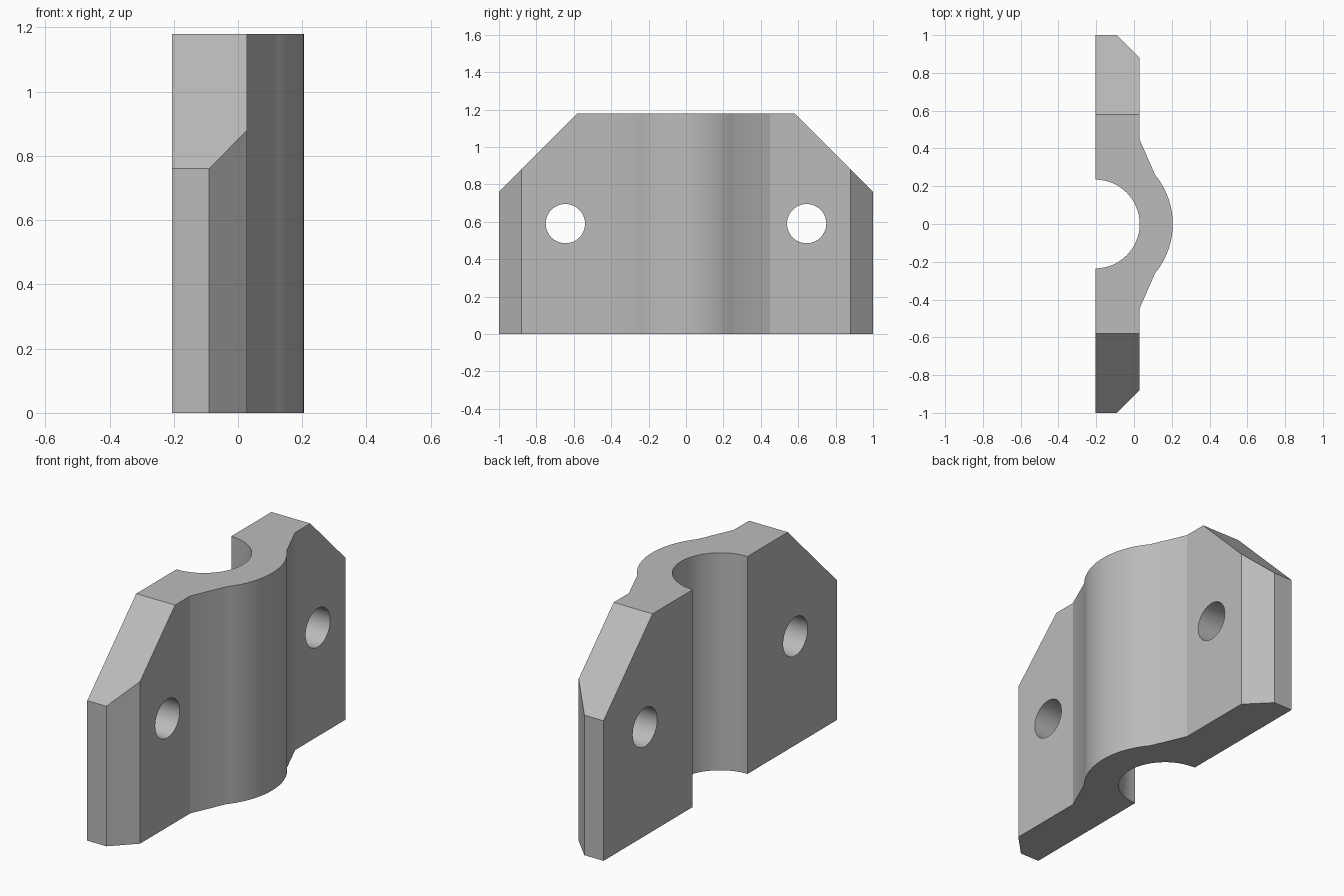
import bpy, bmesh
from math import cos, sin, pi, asin, radians
from mathutils import Vector

cube = bpy.data.objects.get("Cube")
if cube:
    bpy.data.objects.remove(cube, do_unlink=True)

HEIGHT = 1.18
BACK, FACE = -0.205, 0.028      # flat mating side and outer flange side
BORE, OUTER = 0.235, 0.41       # concentric radii around the mating side

grey = bpy.data.materials.new("plain grey")
grey.use_nodes = True
colour = (0.5, 0.5, 0.5, 1)
grey.diffuse_color = colour
grey.node_tree.nodes["Principled BSDF"].inputs["Base Color"].default_value = colour


def arc(radius, half_angle, steps):
    """Points around the bore axis, from -half_angle to +half_angle."""
    angles = [half_angle * (2 * i / steps - 1) for i in range(steps + 1)]
    return [(BACK + radius * cos(a), radius * sin(a)) for a in angles]


# Clamp outline: chamfered flanges, outer saddle, then the half-round bore
flange = [(FACE, 0.45), (FACE, 0.88), (-0.09, 1), (BACK, 1)]
outline = [(x, -y) for x, y in reversed(flange)]
outline += arc(OUTER, asin(0.26 / OUTER), 24)
outline += flange
outline += reversed(arc(BORE, pi / 2, 40))

bm = bmesh.new()
base = bm.faces.new([bm.verts.new((x, y, 0)) for x, y in outline])
top = bmesh.ops.extrude_face_region(bm, geom=[base])["geom"]
bmesh.ops.translate(bm, vec=(0, 0, HEIGHT),
                    verts=[v for v in top if isinstance(v, bmesh.types.BMVert)])

# Sloping upper corners
for side in (-1, 1):
    cut = bmesh.ops.bisect_plane(bm, geom=bm.verts[:] + bm.edges[:] + bm.faces[:],
                                 plane_co=(0, side, 0.76),
                                 plane_no=Vector((0, side, 1)).normalized(),
                                 clear_outer=True)["geom_cut"]
    bmesh.ops.holes_fill(bm, edges=[e for e in cut if isinstance(e, bmesh.types.BMEdge)])
bmesh.ops.recalc_face_normals(bm, faces=bm.faces[:])

mesh = bpy.data.meshes.new("clamp_half")
bm.to_mesh(mesh)
bm.free()
mesh.materials.append(grey)
clamp = bpy.data.objects.new("clamp_half", mesh)
bpy.context.collection.objects.link(clamp)

# Bolt holes through both flanges
for side, name in ((-1, "front"), (1, "back")):
    bpy.ops.mesh.primitive_cylinder_add(vertices=48, radius=0.105, depth=1,
                                        location=(0, side * 0.645, 0.59),
                                        rotation=(0, pi / 2, 0))
    cutter = bpy.context.object
    cutter.name = name + "_bolt_hole_cutter"
    cutter.data.materials.append(grey)
    cutter.hide_render = True
    cutter.hide_set(True)
    hole = clamp.modifiers.new(name + "_bolt_hole", 'BOOLEAN')
    hole.operation = 'DIFFERENCE'
    hole.solver = 'EXACT'
    hole.object = cutter

# Apply the holes, remove the cutters and smooth the curved walls
bpy.ops.object.select_all(action='DESELECT')
bpy.context.view_layer.objects.active = clamp
clamp.select_set(True)
for modifier in list(clamp.modifiers):
    cutter = modifier.object
    bpy.ops.object.modifier_apply(modifier=modifier.name)
    bpy.data.objects.remove(cutter, do_unlink=True)
bpy.ops.object.shade_smooth_by_angle(angle=radians(20))
